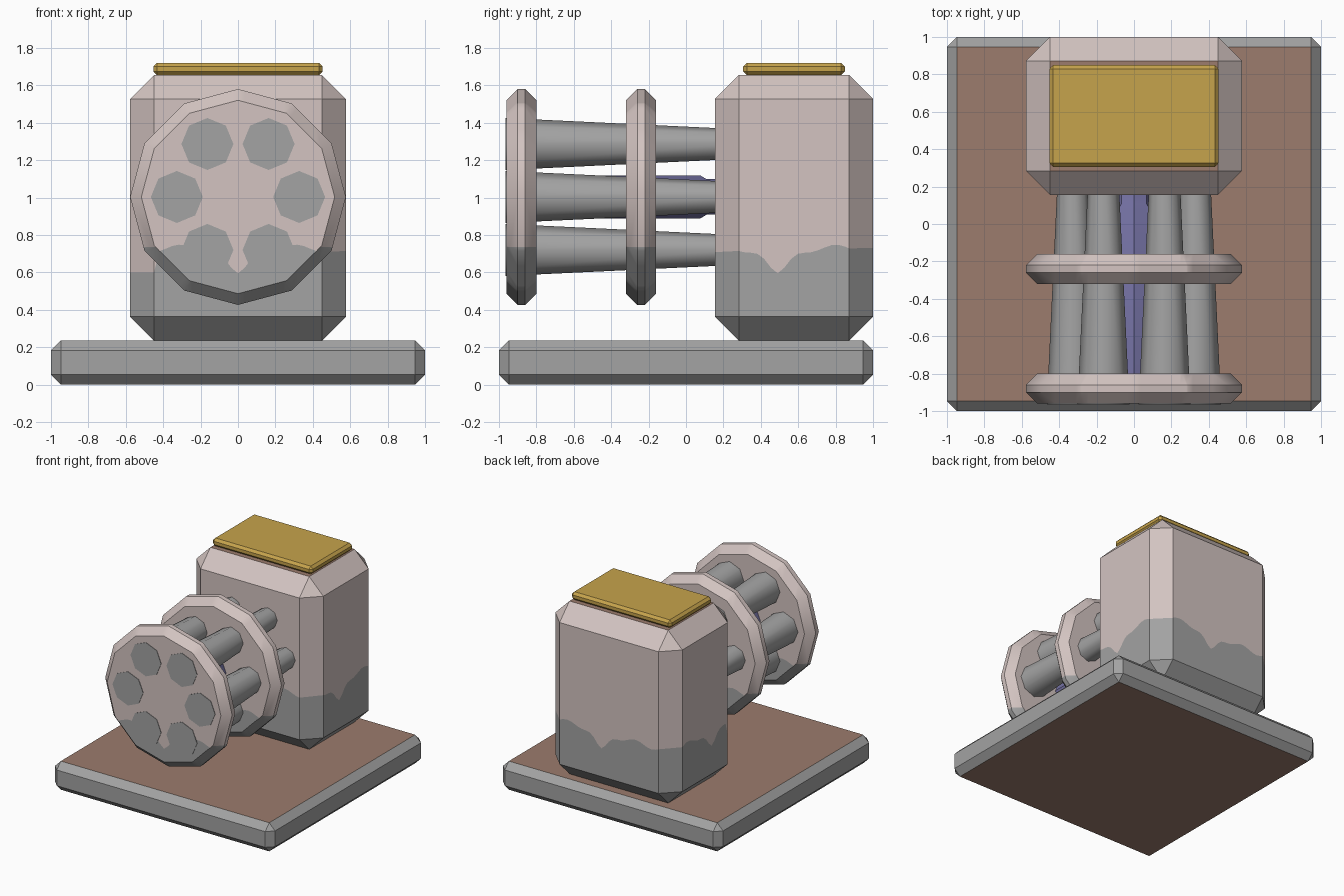
import bpy, bmesh, math
from mathutils import Vector

if "Cube" in bpy.data.objects:
    bpy.data.objects.remove(bpy.data.objects["Cube"])


def mat(name, r, g, b):
    def lin(c):
        c /= 255
        return c / 12.92 if c <= 0.04045 else ((c + 0.055) / 1.055) ** 2.4
    m = bpy.data.materials.new(name)
    m.diffuse_color = (lin(r), lin(g), lin(b), 1)
    m.use_nodes = True
    m.node_tree.nodes["Principled BSDF"].inputs["Base Color"].default_value = m.diffuse_color
    return m


PINK = mat("pale_pink", 211, 196, 193)
GREY = mat("grey", 163, 163, 163)
BROWN = mat("brown", 156, 124, 109)
GOLD = mat("gold", 198, 163, 76)
PURPLE = mat("purple", 116, 113, 163)


def finish(bm, name, mats, smooth=None):
    bmesh.ops.recalc_face_normals(bm, faces=bm.faces[:])
    me = bpy.data.meshes.new(name)
    bm.to_mesh(me)
    bm.free()
    ob = bpy.data.objects.new(name, me)
    bpy.context.collection.objects.link(ob)
    for m in mats:
        me.materials.append(m)
    if smooth:
        bpy.ops.object.select_all(action='DESELECT')
        ob.select_set(True)
        bpy.context.view_layer.objects.active = ob
        bpy.ops.object.shade_smooth_by_angle(angle=math.radians(smooth))
    return ob


def chamfer_box(lo, hi, c):
    bm = bmesh.new()
    bmesh.ops.create_cube(bm, size=1)
    lo, hi = Vector(lo), Vector(hi)
    for v in bm.verts:
        v.co = Vector([(lo[i] + hi[i]) / 2 + v.co[i] * (hi[i] - lo[i]) for i in range(3)])
    bmesh.ops.bevel(bm, geom=bm.edges[:], offset=c, segments=1, affect='EDGES', profile=0.5)
    return bm


def lathe_y(rings, n, cx=0.0, cz=1.003):
    """Closed n-sided solid along y from (y, radius) rings."""
    bm = bmesh.new()
    loops = []
    for y, r in rings:
        loops.append([bm.verts.new((cx + r * math.cos(2 * math.pi * i / n), y,
                                    cz + r * math.sin(2 * math.pi * i / n))) for i in range(n)])
    for a, b in zip(loops, loops[1:]):
        for i in range(n):
            j = (i + 1) % n
            bm.faces.new((a[i], a[j], b[j], b[i]))
    bm.faces.new(loops[0])
    bm.faces.new(loops[-1])
    bmesh.ops.recalc_face_normals(bm, faces=bm.faces[:])
    return bm


def cut(bm, co, no):
    bmesh.ops.bisect_plane(bm, geom=bm.verts[:] + bm.edges[:] + bm.faces[:],
                           dist=1e-5, plane_co=co, plane_no=no)


def wave(u):
    return 0.728 - 0.15 * math.exp(-(u / 0.08) ** 2) + 0.02 * math.sin(22 * abs(u) + 1)


def paint_below(bm, z, height):
    """Cut at z, colour lower faces grey (slot 1), then move the cut to a wavy line."""
    cut(bm, (0, 0, z), (0, 0, 1))
    for f in bm.faces:
        f.material_index = 1 if f.calc_center_bounds().z < z else 0
    for v in bm.verts:
        if abs(v.co.z - z) < 1e-4:
            v.co.z = height(v.co)


# base slab: brown top and bottom, grey edges
bm = chamfer_box((-1, -1, 0), (1, 1, 0.235), 0.053)
bm.normal_update()
for f in bm.faces:
    f.material_index = 1 if abs(f.normal.z) > 0.99 else 0
finish(bm, "base_slab", [GREY, BROWN])

# main housing with wavy two-tone sides and brown top
bm = chamfer_box((-0.577, 0.155, 0.235), (0.577, 1.0, 1.655), 0.128)
for i in range(25):
    cut(bm, (-0.42 + 0.035 * i, 0, 0), (1, 0, 0))
for i in range(16):
    cut(bm, (0, 0.31 + 0.036 * i, 0), (0, 1, 0))


def housing_line(p):
    if p.x < -0.44 and p.y < 0.29:
        return 0.6
    if abs(p.x) > 0.57:
        return wave(p.y - 0.49)
    return wave(p.x - 0.07) if p.y > 0.99 else wave(p.x)


paint_below(bm, 0.7, housing_line)
bm.normal_update()
for f in bm.faces:
    if f.normal.z > 0.99:
        f.material_index = 2
finish(bm, "housing", [PINK, GREY, BROWN])

# gold lid on the housing
finish(chamfer_box((-0.453, 0.305, 1.654), (0.453, 0.85, 1.72), 0.02), "top_lid", [GOLD])

# two twelve-sided barrel clamps
for name, y in (("front_disc", -0.96), ("rear_disc", -0.32)):
    bm = lathe_y([(y, 0.517), (y + 0.06, 0.577), (y + 0.10, 0.577), (y + 0.16, 0.517)], 12)
    for i in range(25):
        cut(bm, (-0.42 + 0.035 * i, 0, 0), (1, 0, 0))
    paint_below(bm, 0.735, lambda p: wave(p.x) if abs(p.x) < 0.43 else p.z)
    finish(bm, name, [PINK, GREY], 40)

# six tapered barrels
for k in range(6):
    a = math.radians(60 * k)
    bm = lathe_y([(-0.964, 0.139), (0.25, 0.081)], 8,
                 0.327 * math.cos(a), 1.003 + 0.327 * math.sin(a))
    finish(bm, "barrel_%d" % (k + 1), [GREY], 50)

# central spindle
finish(lathe_y([(-0.85, 0.116), (0.075, 0.116), (0.11, 0.095), (0.25, 0.095)], 8),
       "spindle", [PURPLE], 30)
